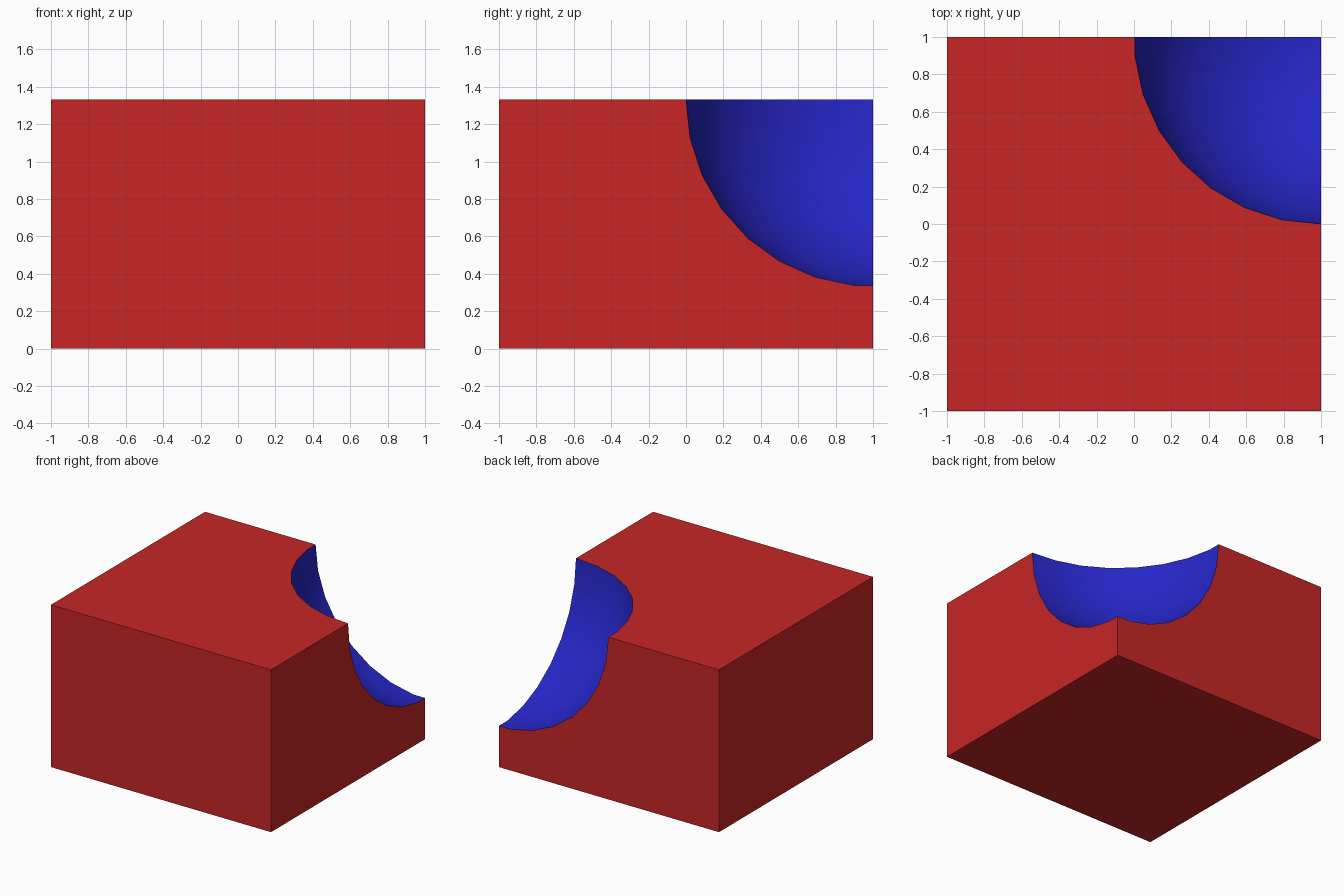
import bpy, bmesh, math

if "Cube" in bpy.data.objects:
    bpy.data.objects.remove(bpy.data.objects["Cube"])

HEIGHT = 4 / 3
SIDES = 30
STEP = 2 * math.pi / SIDES


def material(name, colour):
    mat = bpy.data.materials.new(name)
    mat.diffuse_color = (*colour, 1)
    mat.use_nodes = True
    mat.node_tree.nodes["Principled BSDF"].inputs["Base Color"].default_value = mat.diffuse_color
    return mat


def make_object(name, bm, mat):
    bmesh.ops.recalc_face_normals(bm, faces=bm.faces)
    mesh = bpy.data.meshes.new(name)
    bm.to_mesh(mesh)
    bm.free()
    mesh.materials.append(mat)
    obj = bpy.data.objects.new(name, mesh)
    bpy.context.collection.objects.link(obj)
    return obj


red = material("red", (0.58, 0.019, 0.019))
blue = material("blue", (0.019, 0.019, 0.58))

# Block
bm = bmesh.new()
bmesh.ops.create_cube(bm, size=2)
for v in bm.verts:
    v.co.z = (v.co.z + 1) / 2 * HEIGHT
block = make_object("block", bm, red)

# Ball cutter: rings half a step off the poles, with flat caps
bm = bmesh.new()
rings = []
for i in range(SIDES // 2):
    polar = (i + 0.5) * STEP
    r, z = math.sin(polar), math.cos(polar)
    rings.append([bm.verts.new((1 + r * math.sin(k * STEP),
                                1 - r * math.cos(k * STEP),
                                HEIGHT + z)) for k in range(SIDES)])
for a, b in zip(rings, rings[1:]):
    for k in range(SIDES):
        n = (k + 1) % SIDES
        bm.faces.new((a[k], a[n], b[n], b[k]))
bm.faces.new(rings[0])
bm.faces.new(rings[-1])
cutter = make_object("ball_cutter", bm, blue)
cutter.hide_render = True

# Carve the corner hollow, keeping the cutter's colour on the cut
cut = block.modifiers.new("hollow", 'BOOLEAN')
cut.operation = 'DIFFERENCE'
cut.solver = 'EXACT'
cut.material_mode = 'TRANSFER'
cut.object = cutter
bpy.context.view_layer.objects.active = block
block.select_set(True)
bpy.ops.object.modifier_apply(modifier=cut.name)
bpy.data.objects.remove(cutter)

# Smooth hollow, sharp rims
bpy.ops.object.shade_smooth_by_angle(angle=math.radians(30))
